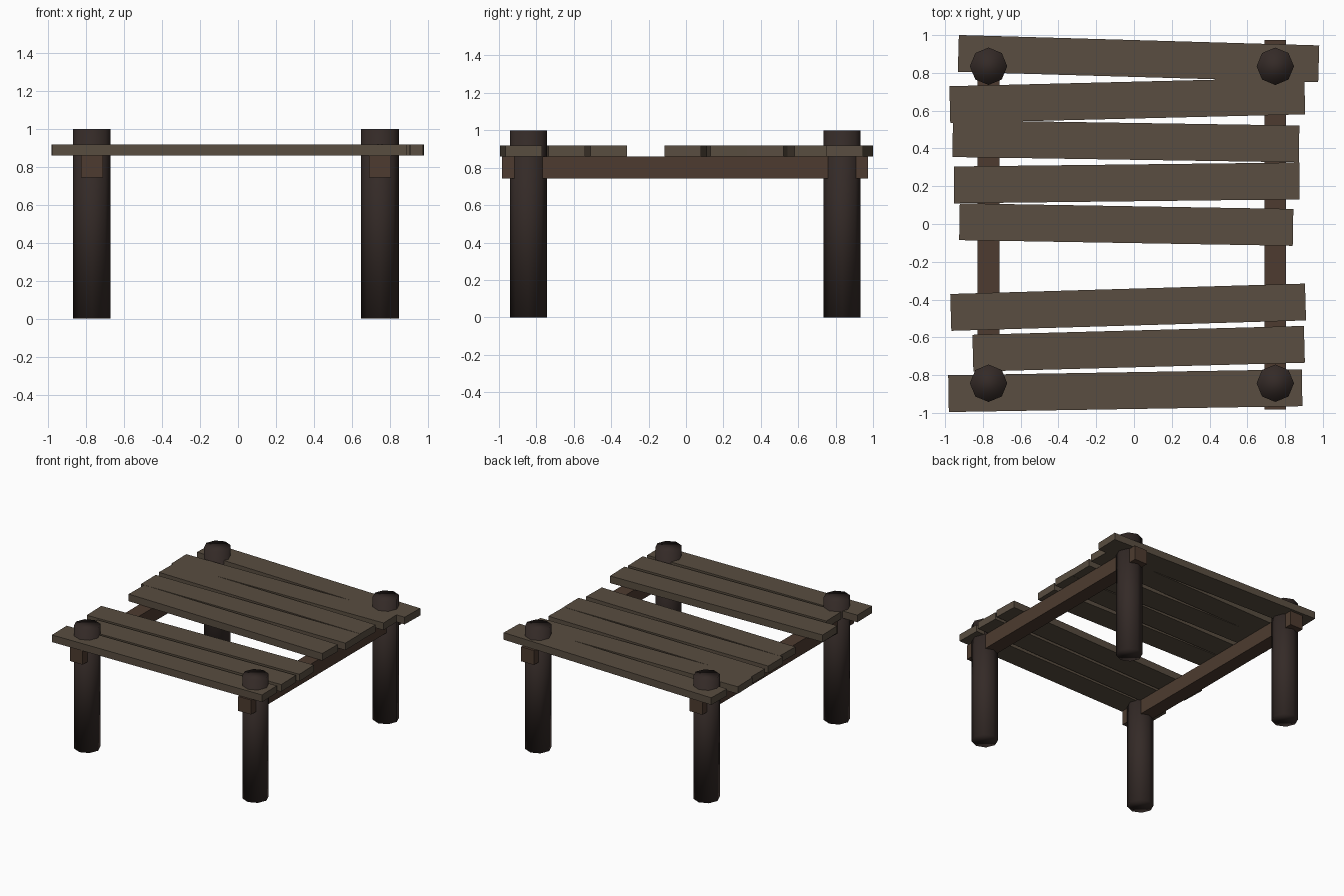
import bpy, math

if "Cube" in bpy.data.objects:
    bpy.data.objects.remove(bpy.data.objects["Cube"])


def material(name, rgb):
    m = bpy.data.materials.new(name)
    m.diffuse_color = (*rgb, 1)
    m.use_nodes = True
    m.node_tree.nodes["Principled BSDF"].inputs["Base Color"].default_value = m.diffuse_color
    return m


plank_mat = material("weathered_wood", (0.10, 0.075, 0.052))
beam_mat = material("beam_wood", (0.075, 0.044, 0.029))
post_mat = material("dark_wood", (0.034, 0.023, 0.020))


def box(name, center, size, mat, angle=0):
    bpy.ops.mesh.primitive_cube_add(size=1, location=center, rotation=(0, 0, angle))
    ob = bpy.context.object
    ob.name = name
    ob.scale = size
    ob.data.materials.append(mat)
    return ob


BEAM_X = {"left": -0.77, "right": 0.748}
POST_Y = {"front": -0.843, "back": 0.835}

for side, x in BEAM_X.items():
    # Beam running front to back under the planks
    box(side + "_beam", (x, -0.005, 0.802), (0.116, 1.956, 0.118), beam_mat)
    # Eight-sided smooth-shaded corner posts
    for end, y in POST_Y.items():
        bpy.ops.mesh.primitive_cylinder_add(vertices=8, radius=0.099, depth=1,
                                            location=(x, y, 0.5))
        post = bpy.context.object
        post.name = f"{end}_{side}_post"
        post.data.materials.append(post_mat)
        bpy.ops.object.shade_smooth()

# Crooked deck planks: left end x, y and right end x, y of each centre line
PLANKS = [
    (-0.93, 0.903, 0.978, 0.848),
    (-0.975, 0.632, 0.904, 0.678),
    (-0.96, 0.452, 0.874, 0.424),
    (-0.953, 0.207, 0.876, 0.228),
    (-0.924, 0.012, 0.842, -0.018),
    (-0.970, -0.468, 0.908, -0.413),
    (-0.853, -0.684, 0.902, -0.637),
    (-0.982, -0.898, 0.890, -0.867),
]
for i, (x0, y0, x1, y1) in enumerate(PLANKS, 1):
    box(f"deck_plank_{i}", ((x0 + x1) / 2, (y0 + y1) / 2, 0.89),
        (math.hypot(x1 - x0, y1 - y0), 0.195, 0.058), plank_mat,
        math.atan2(y1 - y0, x1 - x0))
